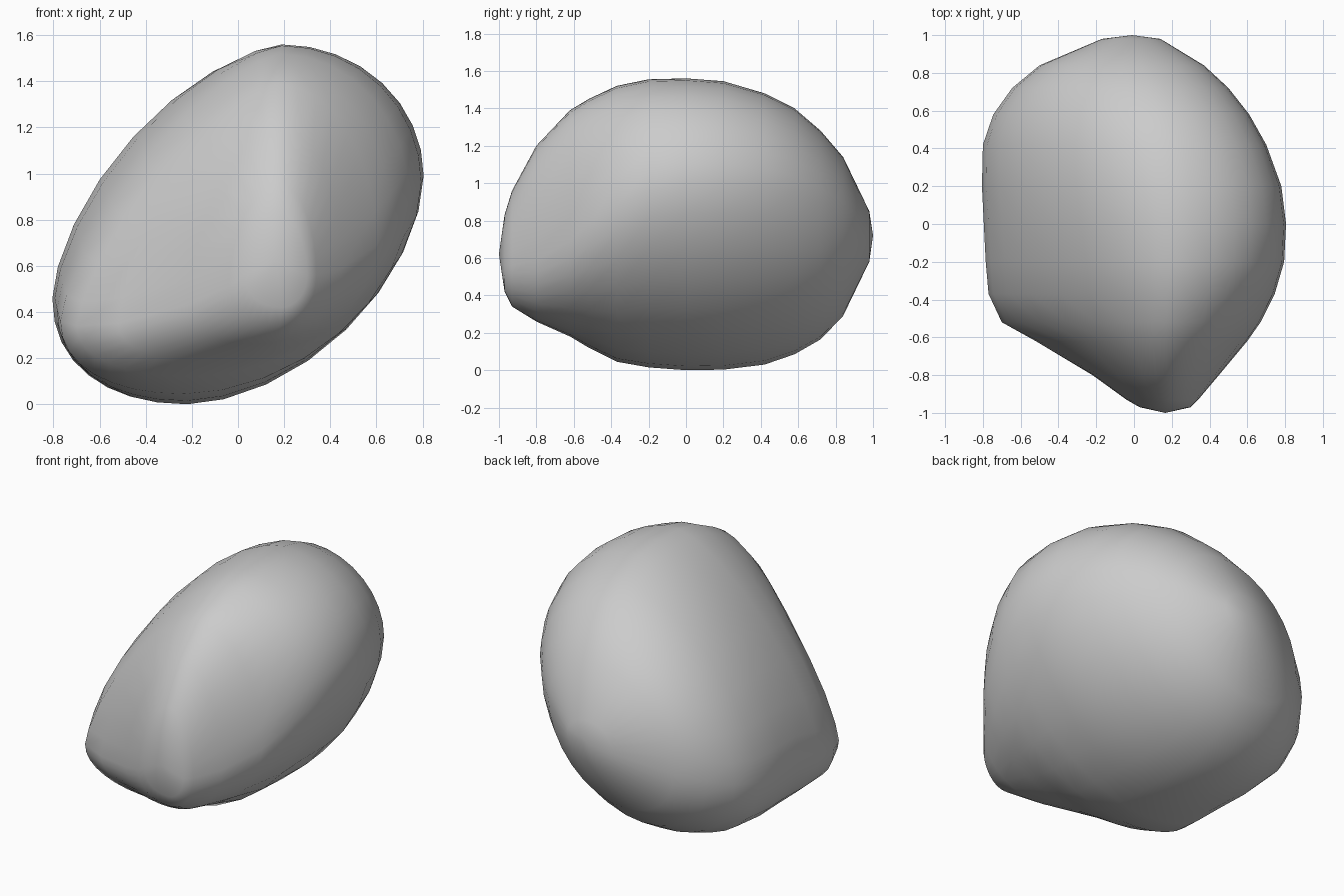
import bpy, bmesh, math

SEG = 32  # points around each slice

# Slices along y: y, xmin, xmax, zmin, zmax, top x, bottom x, left z, right z
SLICES = [
    (-0.97, 0.03, 0.30, 0.42, 0.83, 0.17, 0.19, 0.56, 0.56),
    (-0.93, -0.04, 0.34, 0.34, 0.96, 0.17, 0.18, 0.51, 0.56),
    (-0.80, -0.22, 0.45, 0.26, 1.20, 0.17, 0.08, 0.43, 0.59),
    (-0.62, -0.52, 0.60, 0.18, 1.39, 0.17, -0.10, 0.35, 0.69),
    (-0.52, -0.70, 0.67, 0.12, 1.45, 0.17, -0.20, 0.34, 0.78),
    (-0.37, -0.77, 0.745, 0.045, 1.52, 0.18, -0.23, 0.36, 0.88),
    (-0.20, -0.785, 0.795, 0.015, 1.555, 0.19, -0.22, 0.41, 0.96),
    (0.00, -0.795, 0.805, 0.00, 1.56, 0.19, -0.22, 0.46, 0.99),
    (0.20, -0.805, 0.78, 0.003, 1.545, 0.18, -0.23, 0.46, 0.99),
    (0.42, -0.80, 0.70, 0.03, 1.48, 0.15, -0.24, 0.46, 0.98),
    (0.58, -0.745, 0.61, 0.085, 1.40, 0.12, -0.23, 0.49, 0.95),
    (0.72, -0.645, 0.50, 0.165, 1.28, 0.08, -0.20, 0.54, 0.90),
    (0.84, -0.50, 0.37, 0.29, 1.14, 0.04, -0.15, 0.59, 0.84),
    (0.98, -0.17, 0.14, 0.58, 0.85, 0.00, -0.04, 0.69, 0.74),
]


def roundness(y):
    """Exponents of the upper left and lower right: flatter mid-body, round ends."""
    if y < -0.52:
        upper = 1.36 + 1.1 * (-0.52 - y)
    else:
        upper = min(2.0, 1.36 + 0.3 * (y + 0.52)) + 0.6 * max(0, y - 0.6)
    lower = min(2.0, 1.75 + 0.5 * max(0, -0.2 - y) + 0.2 * max(0, y - 0.4))
    return upper, lower


def ring(s):
    """Lopsided oval through its left, top, right and bottom extremes."""
    y, x0, x1, z0, z1, xt, xb, zl, zr = s
    n, m = roundness(y)
    # right-top, left-top, left-bottom, right-bottom quadrants
    quads = [(xt, zr, x1, z1, 2.0), (xt, zl, x0, z1, n),
             (xb, zl, x0, z0, 2.2), (xb, zr, x1, z0, m)]
    pts = []
    for i in range(SEG):
        t = 2 * math.pi * i / SEG
        cx, cz, ex, ez, p = quads[i * 4 // SEG]
        c = abs(math.cos(t)) ** (2 / p)
        d = abs(math.sin(t)) ** (2 / p)
        pts.append((cx + (ex - cx) * c, y, cz + (ez - cz) * d))
    return pts


# Stone body: slices bridged front to back, closed by a point at each end
bm = bmesh.new()
rings = [[bm.verts.new(p) for p in ring(s)] for s in SLICES]
front = bm.verts.new((0.165, -1.0, 0.62))
back = bm.verts.new((-0.01, 1.0, 0.72))
for i in range(SEG):
    j = (i + 1) % SEG
    for a, b in zip(rings, rings[1:]):
        bm.faces.new((a[i], a[j], b[j], b[i]))
    bm.faces.new((front, rings[0][j], rings[0][i]))
    bm.faces.new((back, rings[-1][i], rings[-1][j]))
bmesh.ops.recalc_face_normals(bm, faces=bm.faces)
for f in bm.faces:
    f.smooth = True

mesh = bpy.data.meshes.new("stone")
bm.to_mesh(mesh)
bm.free()
stone = bpy.data.objects.new("stone", mesh)
bpy.context.collection.objects.link(stone)
